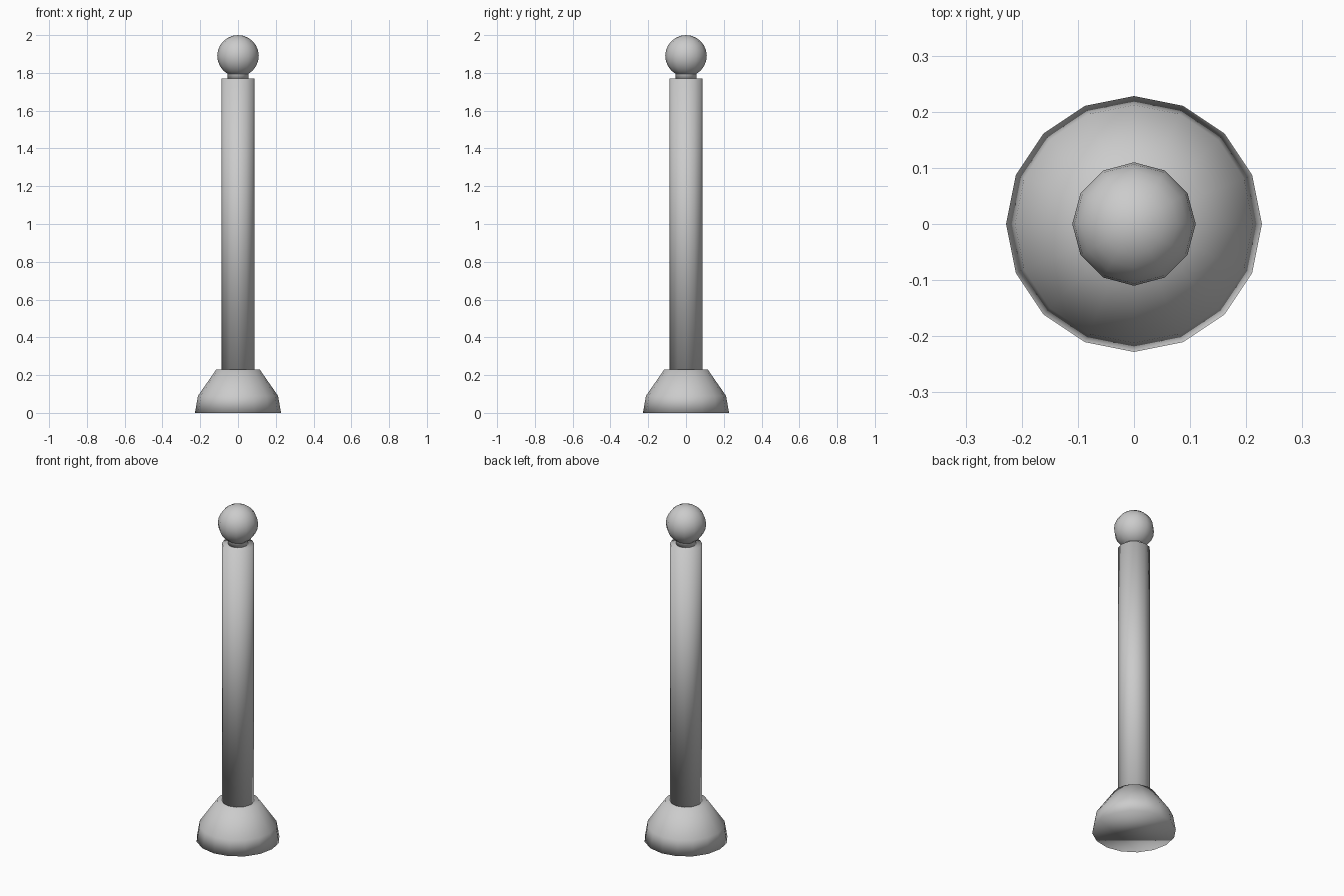
import bpy
import bmesh
from math import cos, sin, pi

if "Cube" in bpy.data.objects:
    bpy.data.objects.remove(bpy.data.objects["Cube"])


def lathe(name, profile, sides):
    """Closed turned part from (radius, z) pairs, bottom to top."""
    bm = bmesh.new()
    rings = [[bm.verts.new((r * cos(2 * pi * i / sides), r * sin(2 * pi * i / sides), z))
              for i in range(sides)] for r, z in profile]
    for a, b in zip(rings, rings[1:]):
        for i in range(sides):
            j = (i + 1) % sides
            bm.faces.new((a[i], a[j], b[j], b[i]))
    bm.faces.new(rings[0][::-1])
    bm.faces.new(rings[-1])
    for f in bm.faces:
        f.smooth = True
    mesh = bpy.data.meshes.new(name)
    bm.to_mesh(mesh)
    bm.free()
    obj = bpy.data.objects.new(name, mesh)
    bpy.context.collection.objects.link(obj)
    return obj


# Flared foot
lathe("base", [(0.228, 0.0), (0.212, 0.09), (0.115, 0.23)], 16)

# Shaft and the short neck under the ball
lathe("shaft", [(0.088, 0.23), (0.088, 1.77)], 12)
lathe("neck", [(0.055, 1.77), (0.055, 1.83)], 12)

# Ball on top
bpy.ops.mesh.primitive_uv_sphere_add(segments=12, ring_count=12, radius=0.11,
                                     location=(0, 0, 1.89))
bpy.context.object.name = "ball"
bpy.ops.object.shade_smooth()
